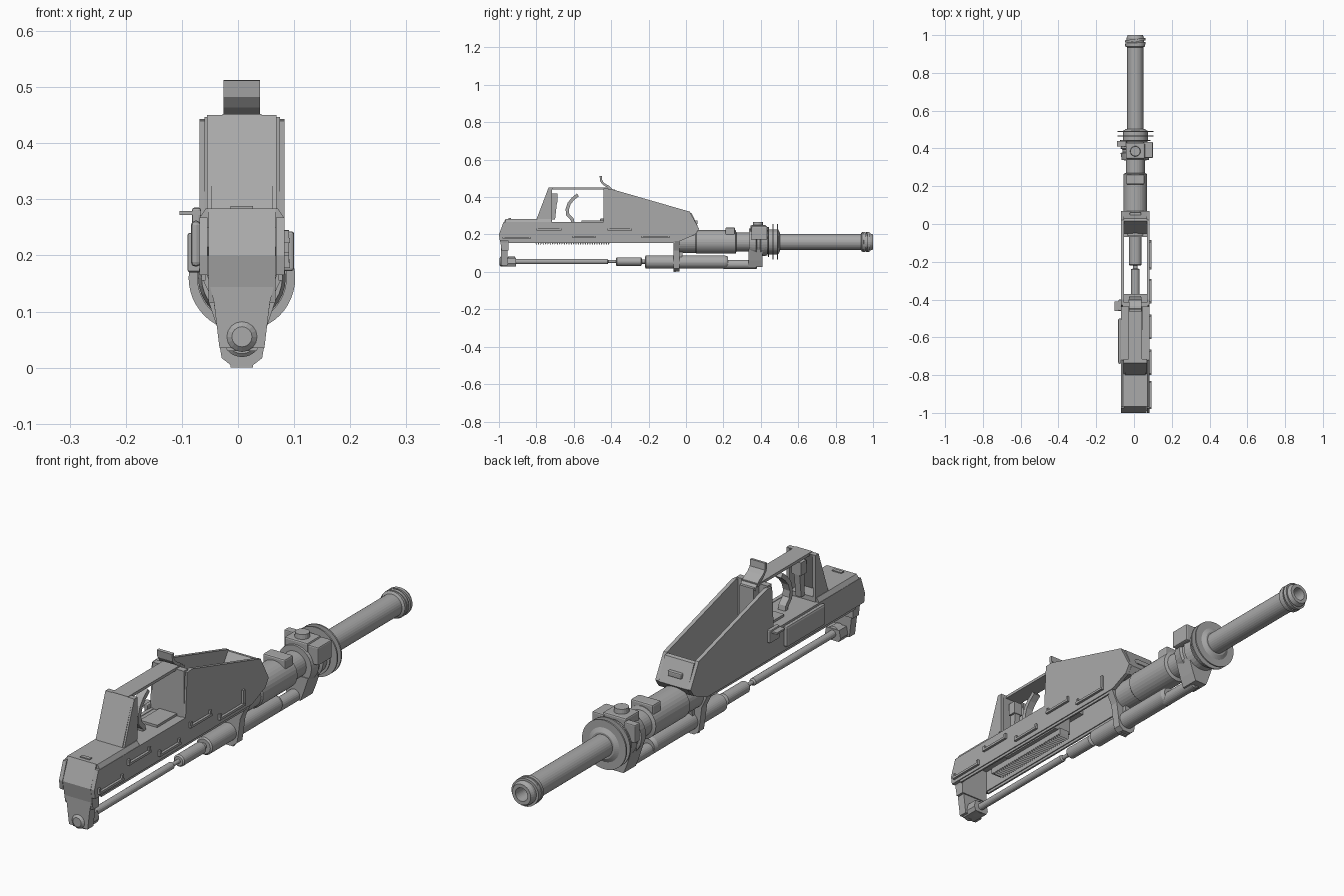
import bpy, bmesh, math
from mathutils import Vector, Matrix

if "Cube" in bpy.data.objects:
    bpy.data.objects.remove(bpy.data.objects["Cube"])

CX = 0.007      # centre line
BZ = 0.16       # barrel height
GREY = (0.4, 0.4, 0.4, 1)
mat = bpy.data.materials.new("plain grey")
mat.use_nodes = True
mat.diffuse_color = GREY
mat.node_tree.nodes["Principled BSDF"].inputs["Base Color"].default_value = GREY
parts = []


def finish(name, bm, bevel=0):
    bmesh.ops.recalc_face_normals(bm, faces=bm.faces)
    me = bpy.data.meshes.new(name)
    bm.to_mesh(me)
    bm.free()
    me.materials.append(mat)
    ob = bpy.data.objects.new(name, me)
    bpy.context.scene.collection.objects.link(ob)
    if bevel:
        mod = ob.modifiers.new("bevel", "BEVEL")
        mod.width, mod.segments = bevel, 2
    parts.append(ob)
    return ob


def prism(name, points, lo, hi, axis="x", bevel=0):
    """Extrude a (y,z) outline along x, or an (x,z) outline along y."""
    bm = bmesh.new()
    def at(p, d):
        return (d, p[0], p[1]) if axis == "x" else (p[0], d, p[1])
    a = [bm.verts.new(at(p, lo)) for p in points]
    b = [bm.verts.new(at(p, hi)) for p in points]
    bm.faces.new(a)
    bm.faces.new(b)
    n = len(points)
    for i in range(n):
        j = (i + 1) % n
        bm.faces.new((a[i], a[j], b[j], b[i]))
    return finish(name, bm, bevel)


def box(name, x, y, z, bevel=0):
    return prism(name, [(y[0], z[0]), (y[1], z[0]), (y[1], z[1]), (y[0], z[1])],
                 x[0], x[1], "x", bevel)


def mirrored(half):
    """Outline symmetric about the centre line, from (half width, z) pairs."""
    return [(CX + w, z) for w, z in half] + [(CX - w, z) for w, z in reversed(half)]


def lathe(name, profile, z=BZ, x=CX, sides=32, closed=False):
    """Revolve (y, radius) pairs about a line along y."""
    bm = bmesh.new()
    rings = []
    for y, r in profile:
        rings.append([bm.verts.new((x + r * math.cos(t * math.tau / sides), y,
                                    z + r * math.sin(t * math.tau / sides)))
                      for t in range(sides)])
    pairs = list(zip(rings, rings[1:]))
    if closed:
        pairs.append((rings[-1], rings[0]))
    else:
        bm.faces.new(rings[0])
        bm.faces.new(rings[-1])
    for a, b in pairs:
        for i in range(sides):
            j = (i + 1) % sides
            bm.faces.new((a[i], a[j], b[j], b[i]))
    return finish(name, bm)


def ribbon(name, path, thick, width, x=CX):
    """Bent strip following a (y,z) path."""
    pts = [Vector(p) for p in path]
    left, right = [], []
    for i, p in enumerate(pts):
        d = (pts[min(i + 1, len(pts) - 1)] - pts[max(i - 1, 0)]).normalized()
        n = Vector((-d.y, d.x)) * thick / 2
        left.append(p + n)
        right.append(p - n)
    return prism(name, left + right[::-1], x - width / 2, x + width / 2)


# Receiver side walls, with tall magazine well cheeks
wall = [(-0.995, 0.165), (-1.0, 0.2), (-0.975, 0.268), (-0.44, 0.268), (-0.43, 0.44),
        (-0.40, 0.443), (0.02, 0.322), (0.07, 0.23), (0.05, 0.2), (-0.03, 0.165)]
for side, x0, x1 in (("right", -0.069, -0.054), ("left", 0.068, 0.083)):
    prism("receiver_wall_" + side, wall, x0, x1)
    box("lower_rail_" + side, (x0 + 0.004, x1 - 0.004), (-0.95, -0.06), (0.155, 0.17))

# Receiver top deck, floor and end plate
prism("front_deck", mirrored([(0.076, 0.25), (0.076, 0.266), (0.064, 0.284)]), -0.965, -0.72, "y")
prism("front_nose", [(-1.0, 0.2), (-0.965, 0.284), (-0.95, 0.284), (-0.95, 0.115),
                     (-0.985, 0.115)], CX - 0.06, CX + 0.06)
box("deck_latch", (CX - 0.02, CX + 0.02), (-0.95, -0.935), (0.28, 0.288))
box("trigger_floor", (-0.06, 0.075), (-0.73, -0.37), (0.25, 0.266))
box("inner_block", (-0.03, 0.045), (-0.72, -0.42), (0.175, 0.252))
box("floor_plate", (-0.03, 0.045), (-0.56, -0.44), (0.262, 0.275))

# Nose arm that carries the rod
prism("nose_arm", mirrored([(0.04, 0.035), (0.05, 0.117), (0.062, 0.165)]), -0.99, -0.955, "y")
prism("arm_foot", mirrored([(0.026, 0.03), (0.034, 0.045), (0.028, 0.075)]), -0.985, -0.91, "y")
lathe("rod_knob", [(-0.998, 0.018), (-0.99, 0.027), (-0.975, 0.027), (-0.97, 0.02),
                   (-0.955, 0.02), (-0.95, 0.027), (-0.915, 0.027), (-0.91, 0.015)], 0.055, sides=16)

# Hollow guard post: sloping front plate and two cheeks
prism("post_plate", [(-0.80, 0.28), (-0.735, 0.45), (-0.715, 0.45), (-0.78, 0.28)],
      CX - 0.055, CX + 0.055)
for s in (-1, 1):
    prism("post_cheek", [(-0.80, 0.27), (-0.735, 0.45), (-0.715, 0.45), (-0.717, 0.27)],
          CX + s * 0.062, CX + s * 0.05)
box("post_catch", (CX - 0.02, CX + 0.02), (-0.72, -0.687), (0.37, 0.42))
prism("catch_stem", [(-0.72, 0.28), (-0.70, 0.28), (-0.69, 0.37), (-0.72, 0.37)],
      CX - 0.012, CX + 0.012)

# Guard strap, trigger and hooked catch
box("guard_strap", (CX - 0.035, CX + 0.035), (-0.735, -0.40), (0.441, 0.452))
ribbon("trigger", [(-0.605, 0.262), (-0.608, 0.28), (-0.632, 0.305), (-0.635, 0.335),
                   (-0.625, 0.365), (-0.605, 0.39), (-0.578, 0.412)], 0.018, 0.03)
ribbon("hook_catch", [(-0.39, 0.43), (-0.415, 0.455), (-0.438, 0.468), (-0.453, 0.485),
                      (-0.456, 0.512)], 0.012, 0.065)

# Magazine well ends
box("well_back_wall", (-0.06, 0.075), (-0.44, -0.415), (0.26, 0.447))
box("well_back_rib", (CX - 0.03, CX + 0.03), (-0.416, -0.38), (0.26, 0.44))
prism("well_front_ramp", [(-0.05, 0.215), (0.015, 0.318), (0.03, 0.315), (0.07, 0.228), (0.05, 0.2)],
      -0.056, 0.07)
box("ramp_slot_lip", (CX - 0.03, CX + 0.03), (0.03, 0.062), (0.255, 0.275), 0.004)

# Side slots and brackets on the left wall
for y0, y1, z in ((-0.98, -0.83, 0.178), (-0.80, -0.665, 0.222), (-0.61, -0.48, 0.184),
                  (-0.42, -0.29, 0.222), (-0.24, -0.085, 0.184)):
    box("slot_bar", (0.08, 0.093), (y0, y1), (z, z + 0.009))
    for y in (y0, y1 - 0.01):
        box("slot_end", (0.08, 0.091), (y, y + 0.01), (z, z + 0.022))
box("slot_end_tall", (0.08, 0.091), (-0.097, -0.085), (0.184, 0.245))

# Selector bar and lever on the right wall
box("selector_bar", (-0.084, -0.066), (-0.74, -0.50), (0.18, 0.262), 0.008)
box("side_lever", (-0.104, -0.066), (-0.46, -0.41), (0.272, 0.279))
box("lever_tab", (-0.082, -0.066), (-0.46, -0.40), (0.235, 0.285), 0.004)

# Toothed rack below the receiver
box("rack_bar", (CX - 0.022, CX + 0.022), (-0.82, -0.41), (0.154, 0.178))
for i in range(32):
    y = -0.805 + i * 0.0125
    prism("rack_tooth", [(y, 0.156), (y + 0.004, 0.143), (y + 0.009, 0.156)], CX - 0.022, CX + 0.022)

# Barrel, muzzle and sleeves
lathe("barrel", [(0.27, 0.043), (0.935, 0.043), (0.94, 0.052), (0.958, 0.052), (0.962, 0.046),
                 (0.985, 0.046), (1.0, 0.04), (1.0, 0.026), (0.9, 0.022), (0.27, 0.022)], closed=True)
for y in (0.951, 0.972):
    ring = lathe("muzzle_ring", [(-0.007, 0.054), (0.007, 0.054)], 0, 0)
    ring.matrix_world = Matrix.Translation((CX, y, BZ)) @ Matrix.Rotation(0.12, 4, "Z")
    ring_bore = ring.data
    bm = bmesh.new()
    bm.from_mesh(ring_bore)
    bmesh.ops.delete(bm, geom=[f for f in bm.faces if len(f.verts) > 4], context="FACES_ONLY")
    bm.to_mesh(ring_bore)
    bm.free()
    solid = ring.modifiers.new("thickness", "SOLIDIFY")
    solid.thickness = 0.012
lathe("barrel_sleeve", [(-0.06, 0.058), (0.05, 0.058), (0.055, 0.063), (0.265, 0.063),
                        (0.27, 0.05), (0.345, 0.05)])
box("sleeve_rib", (CX - 0.048, CX + 0.048), (0.21, 0.262), (0.18, 0.237), 0.006)

# Clamp block and flange
lathe("clamp_drum", [(0.338, 0.072), (0.375, 0.078), (0.38, 0.068), (0.395, 0.068),
                     (0.40, 0.078), (0.435, 0.072)])
box("clamp_top", (CX - 0.05, CX + 0.05), (0.345, 0.43), (0.2, 0.25), 0.006)
box("clamp_left_lug", (0.05, 0.1), (0.35, 0.435), (0.172, 0.243), 0.005)
box("clamp_right_lug", (-0.09, -0.04), (0.41, 0.44), (0.17, 0.24), 0.004)
bm = bmesh.new()
bmesh.ops.create_cone(bm, cap_ends=True, segments=20, radius1=0.03, radius2=0.026, depth=0.05,
                      matrix=Matrix.Translation((CX, 0.385, 0.243)))
finish("clamp_plug", bm)
flange = [(0.43, 0.06)]
for y in (0.442, 0.466, 0.49):
    r = 0.08 if y < 0.45 else 0.095
    flange += [(y - 0.003, 0.066), (y - 0.003, r), (y + 0.003, r), (y + 0.003, 0.066)]
lathe("flange", flange + [(0.502, 0.05)], sides=48)

# Gas tube, piston and rod
lathe("gas_tube", [(-0.22, 0.028), (-0.215, 0.034), (0.21, 0.034), (0.225, 0.028)], 0.053)
lathe("tube_front", [(0.2, 0.024), (0.375, 0.024), (0.38, 0.02)], 0.04, sides=24)
prism("tube_mount", mirrored([(0.026, 0.025), (0.04, 0.06), (0.06, 0.12)]), 0.335, 0.41, "y")
lathe("piston", [(-0.375, 0.018), (-0.37, 0.023), (-0.24, 0.023), (-0.235, 0.012), (-0.2, 0.012)],
      0.055, sides=24)
lathe("rod", [(-0.95, 0.014), (-0.42, 0.014), (-0.415, 0.008), (-0.36, 0.008)], 0.055, sides=16)

# Tapered bracket tying the tube to the receiver
prism("tube_bracket", mirrored([(0.018, 0.003), (0.036, 0.017), (0.04, 0.04), (0.05, 0.115),
                                (0.076, 0.17), (0.076, 0.2)]), -0.068, -0.035, "y")
prism("bracket_web", [(-0.068, 0.0), (-0.055, 0.0), (-0.03, 0.03), (0.0, 0.2), (-0.06, 0.18)],
      CX - 0.02, CX + 0.02)

# Smooth round parts, keep edges sharp
for ob in bpy.context.view_layer.objects:
    ob.select_set(ob in parts)
bpy.context.view_layer.objects.active = parts[0]
bpy.ops.object.shade_smooth_by_angle(angle=math.radians(30))
